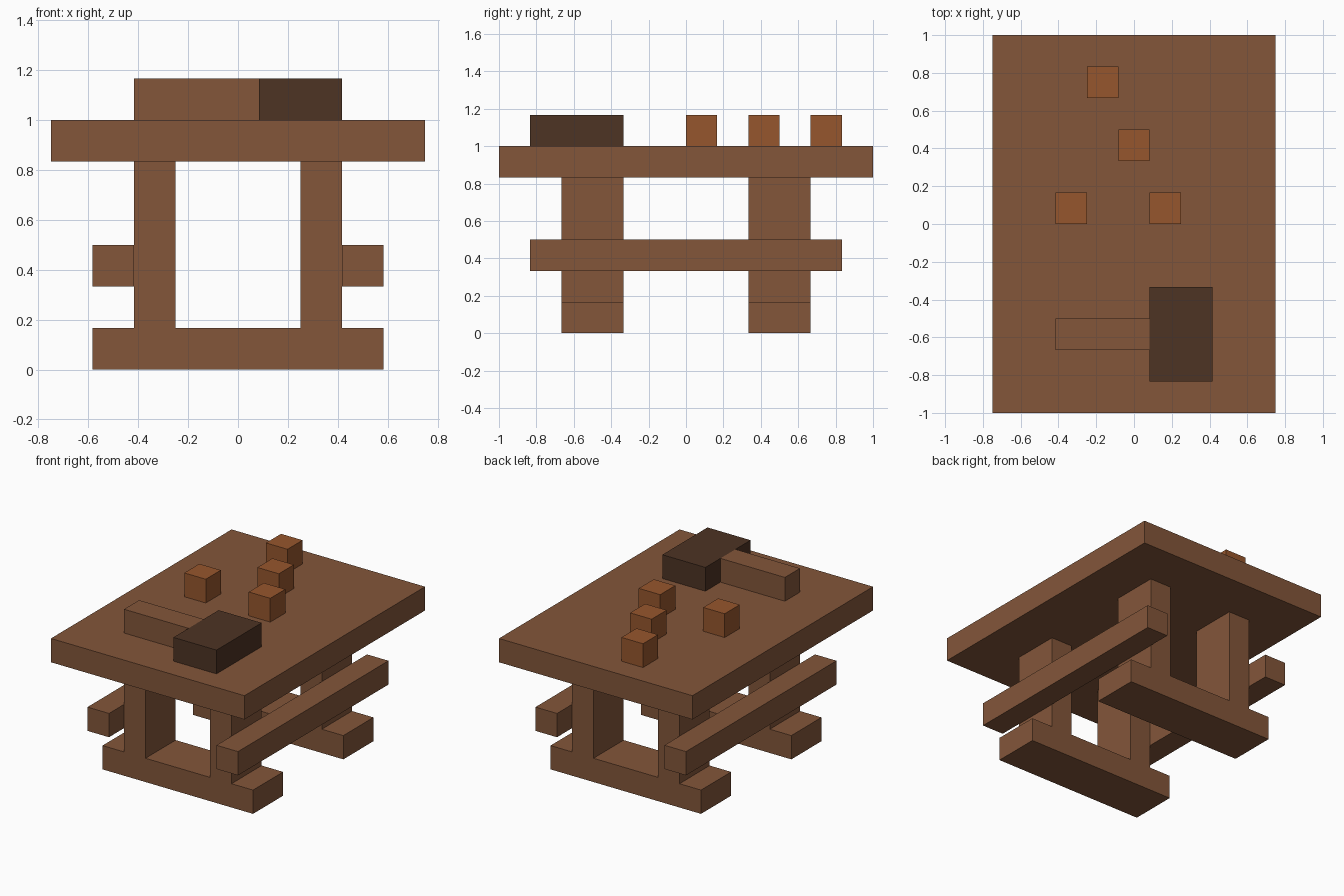
import bpy

old = bpy.data.objects.get("Cube")
if old:
    bpy.data.objects.remove(old, do_unlink=True)

U = 1 / 12  # grid unit all the parts share


def material(name, rgb):
    m = bpy.data.materials.new(name)
    m.use_nodes = True
    m.diffuse_color = (*rgb, 1)
    m.node_tree.nodes["Principled BSDF"].inputs["Base Color"].default_value = (*rgb, 1)
    return m


wood = material("brown wood", (0.227, 0.093, 0.042))
dark = material("dark wood", (0.074, 0.033, 0.017))
orange = material("orange wood", (0.305, 0.093, 0.026))


def box(name, x, y, z, mat):
    """Box from (min, max) ranges counted in grid units."""
    spans = (x, y, z)
    bpy.ops.mesh.primitive_cube_add(size=1, location=[U * (a + b) / 2 for a, b in spans])
    ob = bpy.context.object
    ob.name = name
    ob.scale = [U * (b - a) for a, b in spans]
    bpy.ops.object.transform_apply(location=False, rotation=False, scale=True)
    ob.data.materials.append(mat)


# Table top
box("table_top", (-9, 9), (-12, 12), (10, 12), wood)

# Trestles: a foot and two legs at each end
for end, y in (("front", (-8, -4)), ("back", (4, 8))):
    box(end + "_foot", (-7, 7), y, (0, 2), wood)
    for side, x in (("left", (3, 5)), ("right", (-5, -3))):
        box(f"{end}_{side}_leg", x, y, (2, 10), wood)

# Side rails outside the legs
for side, x in (("left", (5, 7)), ("right", (-7, -5))):
    box(side + "_rail", x, (-10, 10), (4, 6), wood)

# Mallet lying on the table
box("mallet_handle", (-5, 1), (-8, -6), (12, 14), wood)
box("mallet_head", (1, 5), (-10, -4), (12, 14), dark)

# Loose small blocks
for i, (x, y) in enumerate(((-5, 0), (1, 0), (-1, 4), (-3, 8))):
    box(f"small_block_{i + 1}", (x, x + 2), (y, y + 2), (12, 14), orange)
